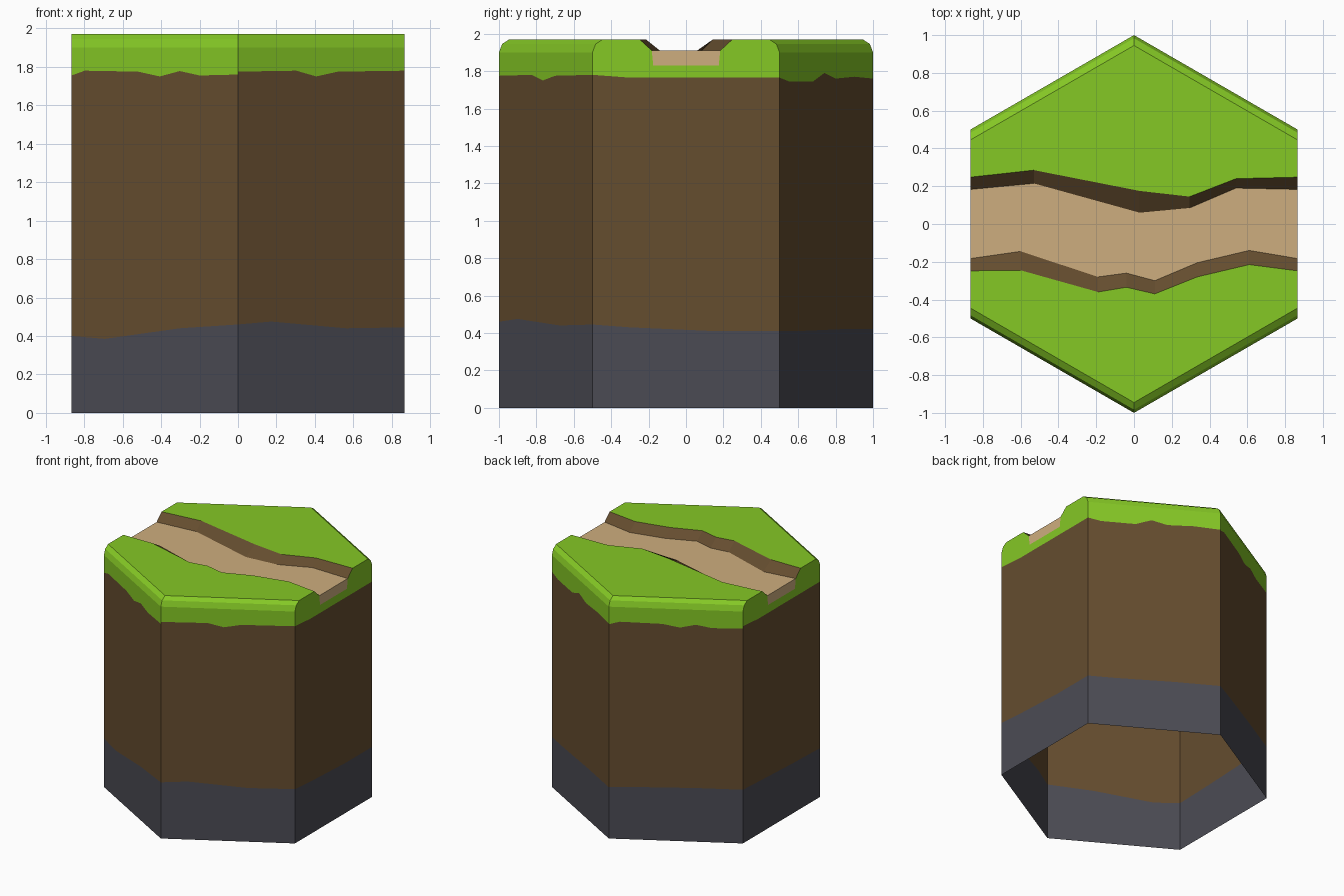
import bpy, bmesh

if "Cube" in bpy.data.objects:
    bpy.data.objects.remove(bpy.data.objects["Cube"])

W = 0.866
Z_RIM, Z_MID, Z_TOP, Z_PATH, Z_SAND = 1.90, 1.945, 1.97, 1.91, 1.83


def material(name, rgb):
    m = bpy.data.materials.new(name)
    lin = [((c / 255 + 0.055) / 1.055) ** 2.4 for c in rgb]
    m.diffuse_color = (*lin, 1)
    m.use_nodes = True
    m.node_tree.nodes["Principled BSDF"].inputs["Base Color"].default_value = m.diffuse_color
    return m


GRASS = material("grass green", (133, 200, 37))
DIRT = material("dirt brown", (101, 77, 47))
STONE = material("stone grey", (75, 75, 84))
SAND = material("sand", (206, 174, 126))


def build(name, polys, mat):
    """One flat-shaded object from a list of polygons."""
    bm = bmesh.new()
    for poly in polys:
        bm.faces.new([bm.verts.new(p) for p in poly])
    bmesh.ops.remove_doubles(bm, verts=bm.verts, dist=0.0005)
    me = bpy.data.meshes.new(name)
    bm.to_mesh(me)
    bm.free()
    me.materials.append(mat)
    ob = bpy.data.objects.new(name, me)
    bpy.context.collection.objects.link(ob)


def interp(profile, t):
    for (t0, z0), (t1, z1) in zip(profile, profile[1:]):
        if t <= t1:
            return z0 + (z1 - z0) * (t - t0) / (t1 - t0)
    return profile[-1][1]


def strip(a, b, low, high):
    """Wall quads between two height profiles along the side a-b."""
    ts = sorted({t for t, _ in low} | {t for t, _ in high})

    def pt(t, prof):
        return (a[0] + (b[0] - a[0]) * t, a[1] + (b[1] - a[1]) * t, interp(prof, t))
    return [[pt(s, low), pt(t, low), pt(t, high), pt(s, high)] for s, t in zip(ts, ts[1:])]


# Hexagon corners, counter-clockwise from the front left
corners = [(-W, -.5), (0, -1), (W, -.5), (W, .5), (0, 1), (-W, .5)]

# Top of the stone band per side: start, then three more points
stone_z = [(.40, .385, .44, .46), (.46, .475, .44, .445), (.445, .43, .41, .41),
           (.41, .41, .42, .42), (.42, .43, .44, .44), (.44, .43, .41, .40)]

# Ragged lower edge of the grass per side
edge_a = [(0, 1.755), (.08, 1.78), (.4, 1.775), (.53, 1.75), (.65, 1.778), (.77, 1.755), (1, 1.76)]
edge_b = [(0, 1.775), (.35, 1.78), (.47, 1.75), (.6, 1.775), (1, 1.78)]
edge_c = [(0, 1.765), (.1, 1.745), (.36, 1.745), (.48, 1.79), (.6, 1.76), (.8, 1.77), (1, 1.76)]
flat = [(0, 1.78), (.2, 1.765), (1, 1.765)]
grass_edge = [edge_a, edge_b, flat, edge_c, edge_a, flat]

# Grass silhouette on the two sides where the path leaves the tile
half = [(0, Z_RIM), (.017, Z_MID), (.055, Z_TOP), (.252, Z_TOP), (.317, Z_PATH), (.325, Z_SAND)]
notch = half + [(1 - t, z) for t, z in reversed(half)]

stone, dirt, grass = [], [], []
for i, a in enumerate(corners):
    b = corners[(i + 1) % 6]
    s = list(zip((0, .2, .65, 1), stone_z[i]))
    g = grass_edge[i]
    top = notch if i in (2, 5) else [(0, Z_RIM), (1, Z_RIM)]
    stone += strip(a, b, [(0, 0), (1, 0)], s)
    dirt += strip(a, b, s, g)
    grass += strip(a, b, g, top)
build("stone_base", stone, STONE)
build("dirt_wall", dirt, DIRT)
build("grass_rim", grass, GRASS)

# Path edges: (x, y at grass level, y at path level)
north = [(-W, .248, .183), (-.53, .285, .215), (.03, .175, .06),
         (.295, .145, .085), (.54, .24, .19), (W, .248, .183)]
south = [(-W, -.248, -.183), (-.6, -.245, -.145), (-.19, -.36, -.28), (-.04, -.335, -.26),
         (.11, -.37, -.3), (.335, -.28, -.205), (.61, -.215, -.14), (W, -.248, -.183)]

# Grass halves with a rounded outer edge, and the dirt banks of the path
for side, edge, sg in (("back", north, 1), ("front", south, -1)):
    rings = [[(x, sg * (y - d), z) for x, y in ((W, .5), (0, 1), (-W, .5))]
             for d, z in ((0, Z_RIM), (.017, Z_MID), (.055, Z_TOP))]
    bevel = []
    for lo, hi in zip(rings, rings[1:]):
        for k in range(2):
            bevel.append([lo[k], lo[k + 1], hi[k + 1], hi[k]])
    lawn = [(x, yt, Z_TOP) for x, yt, _ in edge] + rings[-1]
    bank = [[(p[0], p[2], Z_PATH), (q[0], q[2], Z_PATH), (q[0], q[1], Z_TOP), (p[0], p[1], Z_TOP)]
            for p, q in zip(edge, edge[1:])]
    polys = bevel + [lawn]
    if sg < 0:
        polys = [p[::-1] for p in polys]
        bank = [p[::-1] for p in bank]
    build(side + "_grass_top", polys, GRASS)
    build(side + "_path_bank", bank, DIRT)

# Sandy path surface with its two visible ends
path = [[(x, y, Z_PATH) for x, _, y in south] + [(x, y, Z_PATH) for x, _, y in reversed(north)]]
for sx in (1, -1):
    path.append([(sx * W, sx * y, z) for y, z in
                 ((-.175, Z_SAND), (.175, Z_SAND), (.183, Z_PATH), (-.183, Z_PATH))])
build("sand_path", path, SAND)
